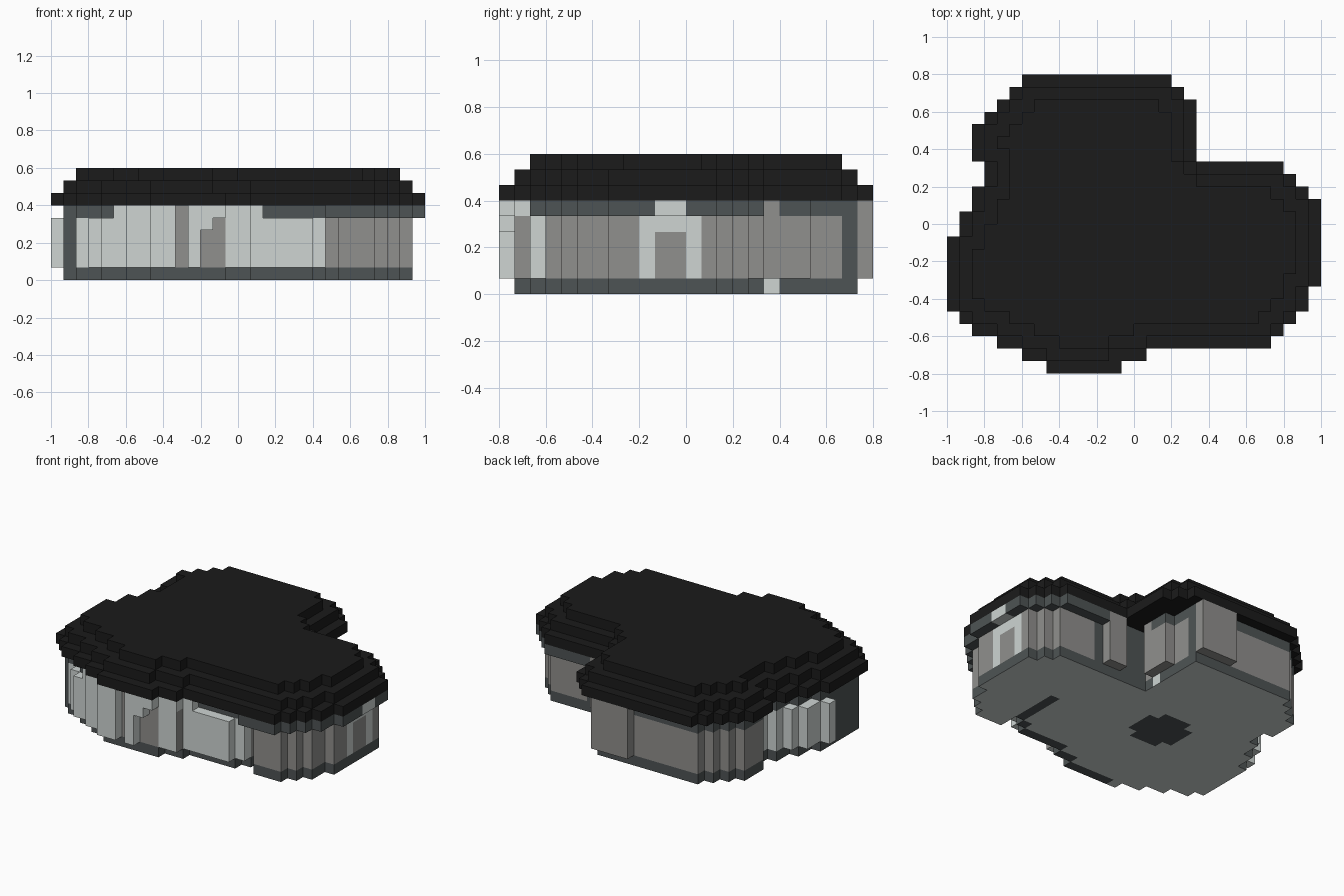
import bpy
import bmesh
from mathutils import Vector

cube = bpy.data.objects.get("Cube")
if cube:
    bpy.data.objects.remove(cube, do_unlink=True)

U = 1 / 15  # size of one block


def material(name, r, g, b):
    m = bpy.data.materials.new(name)
    m.use_nodes = True
    m.diffuse_color = (r, g, b, 1)
    m.node_tree.nodes["Principled BSDF"].inputs["Base Color"].default_value = (r, g, b, 1)
    return m


MATS = {
    "roof": material("charcoal roof", 0.0107, 0.0107, 0.0107),
    "trim": material("slate trim", 0.076, 0.088, 0.089),
    "light": material("pale plaster", 0.62, 0.665, 0.65),
    "stone": material("warm grey stone", 0.28, 0.276, 0.266),
}

# Eaves plan: (rows of blocks, left edge, right edge), from front to back
PLAN = [
    (1, -7, -1), (1, -9, 1), (1, -11, 11), (1, -13, 12), (1, -14, 13),
    (2, -15, 14), (4, -15, 15), (2, -14, 15), (1, -13, 15), (1, -13, 14),
    (1, -12, 13), (1, -12, 12), (3, -13, 5), (1, -12, 5), (1, -11, 5),
    (1, -10, 4), (1, -9, 3),
]


def plan_cells():
    cells, y = set(), -12
    for rows, left, right in PLAN:
        for _ in range(rows):
            cells |= {(x, y) for x in range(left, right)}
            y += 1
    return cells


SIDES = {(1, 0), (-1, 0), (0, 1), (0, -1)}
CORNERS = {(1, 1), (-1, 1), (1, -1), (-1, -1)}


def shrink(cells, steps):
    return {(x, y) for x, y in cells
            if all((x + i, y + j) in cells for i, j in steps)}


def rect(x0, x1, y0, y1):
    return {(x, y) for x in range(x0, x1) for y in range(y0, y1)}


eaves = plan_cells()
core = shrink(eaves, SIDES)
inner_corner = rect(3, 5, 3, 5) & shrink(core, SIDES)
crown = shrink(core, SIDES | CORNERS) | inner_corner
overhang = eaves - core

# Wall line: the back wing steps in, and a slot is cut beside the front bay
wing = {(x, y) for x, y in core if y < 4 or x < 2}
body = wing - rect(7, 8, -9, -7) - rect(6, 7, -9, -8)

blocks = {}  # (x, y, z) -> (part, material)
painted = {}  # (block, axis, side) -> material of that single face


def fill(cells, levels, part, mat):
    for x, y in cells:
        for z in levels:
            blocks[x, y, z] = (part, mat)


def paint_under(cells, mat):
    for x, y in cells:
        painted[(x, y, 0), 2, 0] = mat


WALL = range(1, 5)
TALL = range(1, 6)

# Foundation: pale underside with slate patches and front edge
fill(body, [0], "foundation", "trim")
paint_under(body, "light")
paint_under({(x, y) for x, y in body if (x + 4) ** 2 + (y + 1) ** 2 < 7}, "trim")
paint_under(rect(7, 8, -7, -2), "trim")
paint_under({(x, y) for x, y in body if -7 < x < 7 and (x, y - 1) not in body}, "trim")
fill(rect(1, 2, 5, 6), [0], "foundation", "light")

# Stone walls with slate corner posts
fill(body, WALL, "walls", "stone")
posts = {(x, y) for x, y in body if x == -14 or (y == 10 and x >= 1)}
fill(posts | rect(7, 8, 3, 4) | rect(2, 5, 3, 4), WALL, "walls", "trim")

# Plaster walls at the left corner and left side
plaster = {(x, y) for x, y in body
           if (x == -13 and y < -7) or (x <= -11 and 2 <= y < 5)}
fill(plaster, WALL, "walls", "light")

# Cornice, projecting on the right hand wing
fill(wing, [5], "cornice", "trim")
fill({c for c in overhang if c[0] >= 7 and c[1] < 5}, [5], "cornice", "trim")

# Stepped roof
fill(eaves, [6], "roof", "roof")
fill(core - rect(-2, 0, -11, -10), [7], "roof", "roof")
fill(crown, [8], "roof", "roof")

# Pale front bay and side fins
front = {(x, y) for x, y in overhang
         if y < -4 and -12 <= x < 7 and (x, y) != (6, -10)}
fins = {(x, y) for x, y in overhang if x < -10 and -2 <= y < 2}
fill(front | fins | rect(6, 7, -9, -8), WALL, "bay", "light")
fill({c for c in front if -10 <= c[0] < 2}, [5], "bay", "light")
for z in WALL:
    painted[(0, -11, z), 0, 1] = "stone"

# Front recesses: narrow niche and stepped doorway
for x, levels in ((-5, TALL), (-3, range(1, 4)), (-2, WALL)):
    for z in levels:
        for y in range(-12, -8):
            if (x, y) in front:
                blocks.pop((x, y, z), None)
            elif (x, y) in core:
                blocks[x, y, z] = ("walls", "stone")

# Side door: pale surround, stone opening, pale lintel
fill({c for c in body if c[0] >= 12 and -3 <= c[1] < 1}, WALL, "walls", "light")
fill({c for c in body if c[0] >= 12 and -2 <= c[1] < 0}, range(1, 4), "walls", "stone")
fill(rect(14, 15, -2, 0), [5], "cornice", "light")

# Stone buttresses on the back wing and in the inner corner
fill(rect(-2, 2, 11, 12), TALL, "buttresses", "stone")
fill(rect(5, 7, 4, 5), TALL, "buttresses", "stone")
fill(rect(2, 3, 5, 6), TALL, "buttresses", "stone")
fill(rect(2, 3, 6, 8), WALL, "buttresses", "stone")
fill(rect(2, 3, 6, 8), [5], "cornice", "trim")


def build(part):
    """Mesh of all outward block faces of one part."""
    names = list(MATS)
    bm = bmesh.new()
    for cell, (owner, mat) in blocks.items():
        if owner != part:
            continue
        for axis in range(3):
            for side in (0, 1):
                near = list(cell)
                near[axis] += 2 * side - 1
                if tuple(near) in blocks:
                    continue
                a, b = (axis + 1) % 3, (axis + 2) % 3
                ring = [(0, 0), (1, 0), (1, 1), (0, 1)]
                if not side:
                    ring.reverse()
                verts = []
                for i, j in ring:
                    p = Vector(cell)
                    p[axis] += side
                    p[a] += i
                    p[b] += j
                    verts.append(bm.verts.new(p * U))
                face = bm.faces.new(verts)
                face.material_index = names.index(painted.get((cell, axis, side), mat))
    bmesh.ops.remove_doubles(bm, verts=bm.verts, dist=U / 100)
    mesh = bpy.data.meshes.new(part)
    bm.to_mesh(mesh)
    bm.free()
    for m in MATS.values():
        mesh.materials.append(m)
    bpy.context.collection.objects.link(bpy.data.objects.new(part, mesh))


for part in ("foundation", "walls", "bay", "buttresses", "cornice", "roof"):
    build(part)
